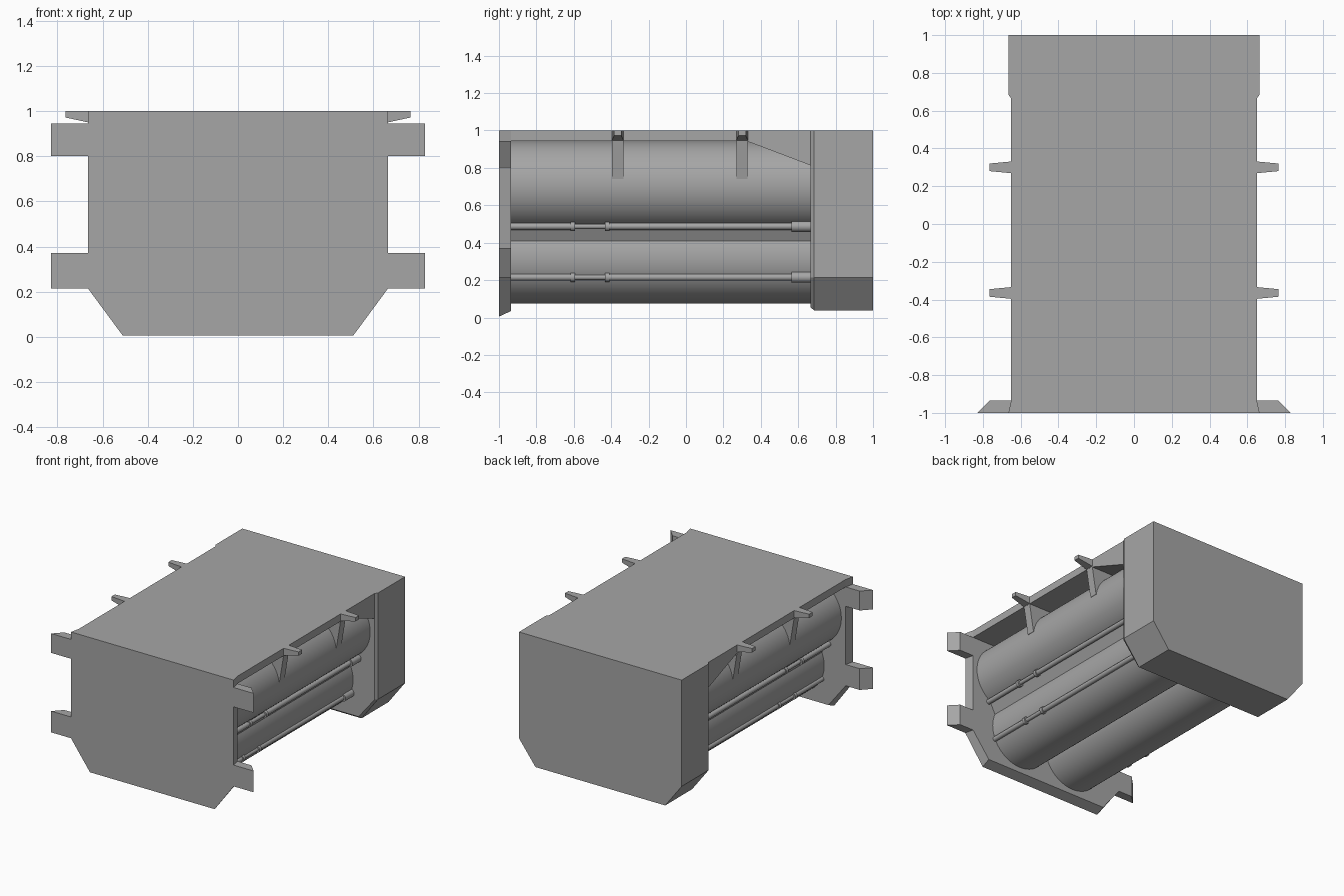
import bpy, bmesh, math

cube = bpy.data.objects.get("Cube")
if cube:
    bpy.data.objects.remove(cube, do_unlink=True)

grey = bpy.data.materials.new("plain_grey")
grey.use_nodes = True
COLOUR = (0.38, 0.38, 0.38, 1)
grey.diffuse_color = COLOUR
grey.node_tree.nodes["Principled BSDF"].inputs["Base Color"].default_value = COLOUR


def loft(name, sections):
    """Join matching 3D outlines into one closed solid."""
    bm = bmesh.new()
    rings = [[bm.verts.new(p) for p in ring] for ring in sections]
    n = len(rings[0])
    for a, b in zip(rings, rings[1:]):
        for i in range(n):
            j = (i + 1) % n
            bm.faces.new((a[i], a[j], b[j], b[i]))
    bm.faces.new(rings[0])
    bm.faces.new(rings[-1])
    bmesh.ops.recalc_face_normals(bm, faces=bm.faces)
    mesh = bpy.data.meshes.new(name)
    bm.to_mesh(mesh)
    bm.free()
    mesh.materials.append(grey)
    obj = bpy.data.objects.new(name, mesh)
    bpy.context.collection.objects.link(obj)
    return obj


def outline(half, y):
    """Mirror a right-hand (x, z) profile into a full outline at depth y."""
    full = half + [(-x, z) for x, z in reversed(half)]
    return [(x, y, z) for x, z in full]


def tube(name, x, z, r, y0, y1, sides=48):
    bpy.ops.mesh.primitive_cylinder_add(
        vertices=sides, radius=r, depth=y1 - y0,
        location=(x, (y0 + y1) / 2, z), rotation=(math.pi / 2, 0, 0))
    obj = bpy.context.object
    obj.name = name
    obj.data.materials.append(grey)
    bpy.ops.object.shade_smooth_by_angle(angle=math.radians(35))
    return obj


PLATE_Y, BOX_Y = -0.935, 0.665


# Front plate with four ears, tapering towards the back
def plate_profile(foot, bottom, side, ear):
    return [(foot, bottom), (side, 0.215), (ear, 0.215), (ear, 0.372),
            (side, 0.372), (side, 0.802), (ear, 0.802), (ear, 0.945),
            (side, 0.945), (side, 1)]


loft("front_plate", [
    outline(plate_profile(0.51, 0.005, 0.665, 0.828), -1),
    outline(plate_profile(0.51, 0.035, 0.65, 0.765), PLATE_Y)])


# Rear box with chamfered underside and a bevelled front rim
def box_profile(foot, bottom, side):
    return [(foot, bottom), (side, 0.215), (side, 1)]


loft("rear_box", [
    outline(box_profile(0.52, 0.055, 0.65), BOX_Y),
    outline(box_profile(0.53, 0.038, 0.665), BOX_Y + 0.02),
    outline(box_profile(0.53, 0.038, 0.665), 1)])

# Top deck, with a wedge deepening towards the rear box
deck = [(PLATE_Y - 0.01, 0.945), (0.32, 0.945), (BOX_Y + 0.01, 0.81),
        (BOX_Y + 0.01, 1), (PLATE_Y - 0.01, 1)]
loft("top_deck", [[(x, y, z) for y, z in deck] for x in (-0.65, 0.65)])

# Core filling the space between the tubes, with slanted ledges
core = [(0.235, 0.36), (0.45, 0.4), (0.5, 0.5), (0.375, 0.7), (0.375, 0.95)]
loft("core", [outline(core, y) for y in (PLATE_Y, BOX_Y)])

for side, s in (("left", 1), ("right", -1)):
    # Large tubes, upper pair set further apart
    tube(f"upper_tube_{side}", s * 0.375, 0.705, 0.24, PLATE_Y, BOX_Y, 64)
    tube(f"lower_tube_{side}", s * 0.235, 0.315, 0.24, PLATE_Y, BOX_Y, 64)

    # Thin rods with couplers and end sleeves
    for level, x, z in (("upper", 0.512, 0.487), ("lower", 0.455, 0.215)):
        tag = f"{level}_{side}"
        x *= s
        tube(f"rod_front_{tag}", x, z, 0.018, PLATE_Y, -0.6, 20)
        tube(f"rod_link_{tag}", x, z, 0.014, -0.6, -0.415, 20)
        tube(f"rod_rear_{tag}", x, z, 0.018, -0.415, BOX_Y, 20)
        for end, y in (("front", -0.605), ("rear", -0.42)):
            tube(f"coupler_{end}_{tag}", x, z, 0.025, y - 0.012, y + 0.012, 20)
        tube(f"sleeve_{tag}", x, z, 0.029, 0.565, BOX_Y, 20)

    # Tapered deck arms with ribs bracing them against the upper tubes
    for place, y in (("front", -0.365), ("rear", 0.3)):
        def arm_end(x, w, bottom):
            return [(s * x, y - w, bottom), (s * x, y + w, bottom),
                    (s * x, y + w, 1), (s * x, y - w, 1)]

        loft(f"arm_{place}_{side}",
             [arm_end(0.64, 0.032, 0.945), arm_end(0.765, 0.02, 0.972)])
        rib = [(0.65, 0.95), (0.615, 0.74), (0.5, 0.74), (0.45, 0.95)]
        loft(f"rib_{place}_{side}",
             [[(s * x, y + d, z) for x, z in rib] for d in (-0.03, 0.03)])
